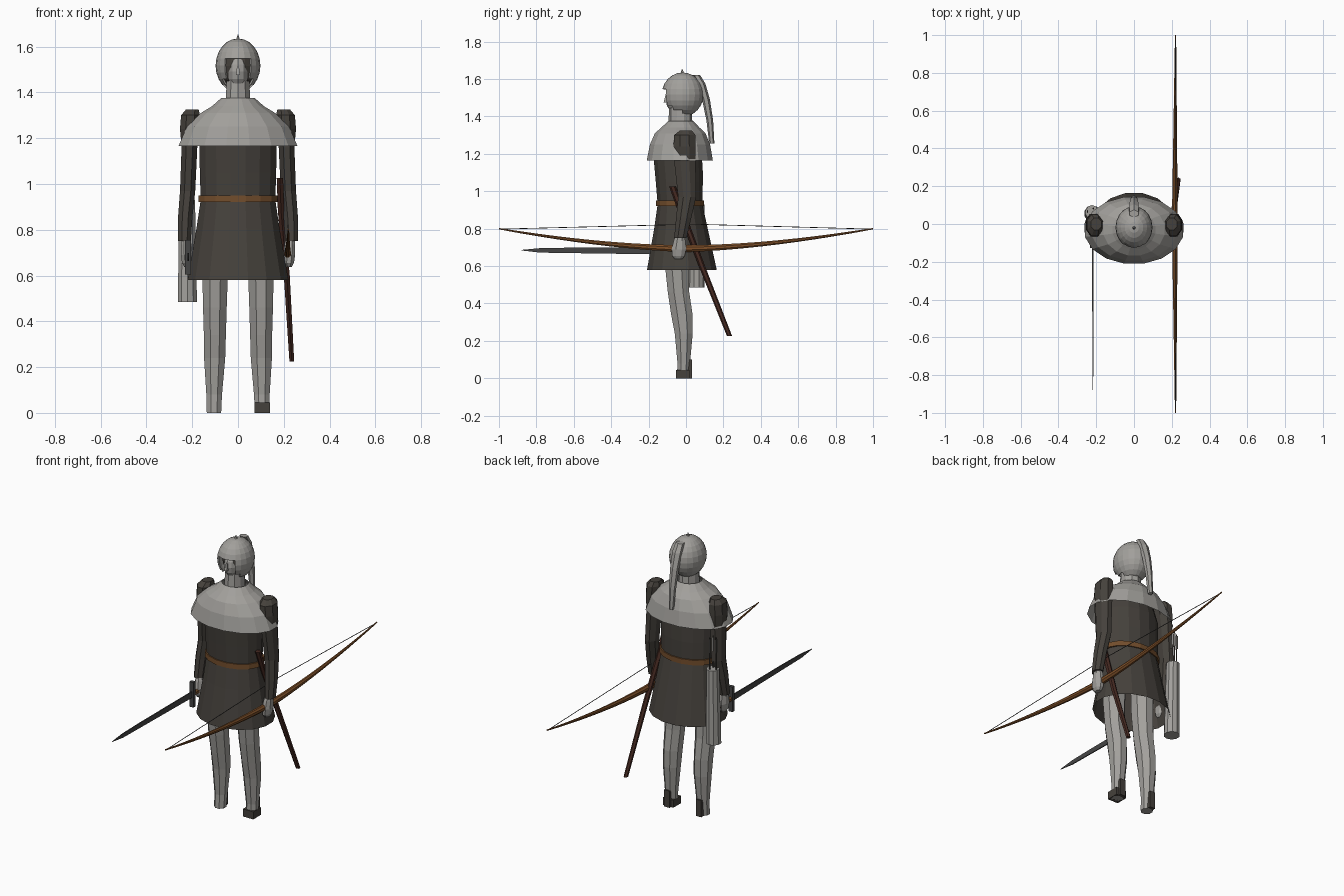
import bpy, bmesh, math
from mathutils import Vector


def mat(name, c):
    m = bpy.data.materials.new(name)
    m.diffuse_color = (*c, 1)
    return m


CLOTH = mat("pale grey cloth", (0.36, 0.35, 0.33))
TUNIC = mat("dark tunic", (0.060, 0.053, 0.045))
BELT = mat("belt leather", (0.17, 0.075, 0.025))
WOOD = mat("bow wood", (0.21, 0.08, 0.022))
SHEATH = mat("dark leather", (0.06, 0.022, 0.015))
STEEL = mat("dark steel", (0.06, 0.06, 0.06))


def finish(name, bm, material):
    bmesh.ops.recalc_face_normals(bm, faces=bm.faces)
    me = bpy.data.meshes.new(name)
    bm.to_mesh(me)
    bm.free()
    me.materials.append(material)
    ob = bpy.data.objects.new(name, me)
    bpy.context.collection.objects.link(ob)
    return ob


def loft(name, rings, material, n=8, axis="z", caps=True):
    """rings: (x, y, z, r1, r2), ring plane is across the given axis."""
    bm = bmesh.new()
    loops = []
    for x, y, z, r1, r2 in rings:
        loop = []
        for i in range(n):
            a = 2 * math.pi * (i + 0.5) / n
            u, v = r1 * math.cos(a), r2 * math.sin(a)
            p = (x + u, y + v, z) if axis == "z" else (x + u, y, z + v)
            loop.append(bm.verts.new(p))
        loops.append(loop)
    for a, b in zip(loops, loops[1:]):
        for i in range(n):
            j = (i + 1) % n
            bm.faces.new((a[i], a[j], b[j], b[i]))
    if caps:
        bm.faces.new(loops[0])
        bm.faces.new(loops[-1])
    return finish(name, bm, material)


def ball(name, c, r, material, u=20, v=12, cut=None):
    bm = bmesh.new()
    bmesh.ops.create_uvsphere(bm, u_segments=u, v_segments=v, radius=1)
    for p in bm.verts:
        p.co = Vector([p.co[i] * r[i] for i in range(3)])
    if cut:
        gone = [f for f in bm.faces if cut(f.calc_center_median())]
        bmesh.ops.delete(bm, geom=gone, context="FACES")
    ob = finish(name, bm, material)
    ob.location = c
    return ob


def box(name, lo, hi, material):
    bm = bmesh.new()
    bmesh.ops.create_cube(bm, size=1)
    for p in bm.verts:
        p.co = Vector([(lo[i] + hi[i]) / 2 + p.co[i] * (hi[i] - lo[i]) for i in range(3)])
    return finish(name, bm, material)


# Head: helmet with an open face, dark lining, face, nose, top knob
helmet = ball("helmet", (0, -0.018, 1.517), (0.098, 0.112, 0.118), CLOTH,
              cut=lambda c: c.y < 0 and abs(c.x) < 0.06 and -0.1 < c.z < 0.03)
s = helmet.modifiers.new("thickness", "SOLIDIFY")
s.thickness = 0.008
s.offset = -1
ball("lining", (0, 0.0, 1.515), (0.084, 0.09, 0.1), TUNIC, 16, 10)
ball("face", (0, -0.03, 1.49), (0.05, 0.078, 0.085), CLOTH, 12, 8)
loft("nose", [(0, -0.105, 1.515, 0.006, 0.006), (0, -0.11, 1.475, 0.012, 0.014)], CLOTH, 4)
loft("helmet_knob", [(0, -0.02, 1.625, 0.012, 0.012), (0, -0.02, 1.652, 0.002, 0.002)], CLOTH, 6)
loft("neck", [(0, -0.03, 1.33, 0.058, 0.066), (0, -0.03, 1.45, 0.052, 0.06)], CLOTH, 10)

# Hanging tail of the hood
loft("hood_tail", [(0, 0.055, 1.622, 0.026, 0.02), (0, 0.082, 1.575, 0.03, 0.022),
                   (0, 0.107, 1.49, 0.026, 0.021), (0, 0.127, 1.38, 0.021, 0.018),
                   (0, 0.138, 1.255, 0.014, 0.014)], CLOTH, 6)

# Shoulder cape
loft("shoulder_cape", [(0, -0.028, 1.375, 0.075, 0.068), (0, -0.03, 1.34, 0.115, 0.105),
                       (0, -0.031, 1.31, 0.165, 0.138), (0, -0.032, 1.25, 0.228, 0.164),
                       (0, -0.033, 1.165, 0.265, 0.18)], CLOTH, 16, caps=False)

# Tunic with flaring skirt, and belt
loft("tunic", [(0, -0.035, 1.31, 0.13, 0.09), (0, -0.043, 1.17, 0.172, 0.132),
               (0, -0.036, 1.05, 0.17, 0.128), (0, -0.032, 0.93, 0.166, 0.122),
               (0, -0.027, 0.8, 0.186, 0.146), (0, -0.022, 0.58, 0.225, 0.19)],
     TUNIC, 16, caps=False)
loft("belt", [(0, -0.032, 0.92, 0.177, 0.13), (0, -0.032, 0.95, 0.175, 0.13)], BELT, 16)

for side, sx in (("left", -1), ("right", 1)):
    # Leg, bent a little at the knee, with dark heel
    loft(side + "_leg", [(sx * 0.105, -0.018, 0, 0.034, 0.034), (sx * 0.104, -0.012, 0.08, 0.037, 0.036),
                         (sx * 0.102, -0.012, 0.24, 0.05, 0.052), (sx * 0.101, -0.022, 0.34, 0.052, 0.062),
                         (sx * 0.101, -0.04, 0.46, 0.056, 0.062), (sx * 0.1, -0.05, 0.6, 0.06, 0.067),
                         (sx * 0.095, -0.045, 0.8, 0.065, 0.07)], CLOTH, 8)
    box(side + "_heel", (sx * 0.105 - 0.018, -0.01, 0), (sx * 0.105 + 0.018, 0.032, 0.1), TUNIC)
    # Sleeve and hand
    loft(side + "_sleeve", [(sx * 0.2, 0, 1.325, 0.03, 0.035), (sx * 0.207, -0.007, 1.3, 0.045, 0.062),
                            (sx * 0.211, -0.007, 1.24, 0.046, 0.064), (sx * 0.212, -0.006, 1.16, 0.037, 0.062),
                            (sx * 0.22, 0.006, 0.97, 0.036, 0.052), (sx * 0.23, -0.012, 0.86, 0.034, 0.044),
                            (sx * 0.234, -0.03, 0.75, 0.03, 0.036)], TUNIC, 8)
    loft(side + "_hand", [(sx * 0.23, -0.03, 0.77, 0.02, 0.024), (sx * 0.226, -0.035, 0.735, 0.025, 0.034),
                          (sx * 0.224, -0.038, 0.69, 0.028, 0.042), (sx * 0.222, -0.04, 0.655, 0.024, 0.036),
                          (sx * 0.222, -0.04, 0.638, 0.014, 0.022)], CLOTH, 8)
box("right_boot", (0.071, -0.054, 0), (0.139, 0.018, 0.045), TUNIC)

# Bow held level in the right hand, with string
bow = []
for i in range(-10, 11):
    y = i / 10
    t = abs(y)
    r = 0.016 * (1 - t) + 0.004
    bow.append((0.216 + 0.004 * t, y, 0.694 + 0.106 * t ** 1.65, r * 0.85, r))
loft("bow", bow, WOOD, 8, "y")
loft("bow_string", [(0.22, -0.985, 0.798, 0.002, 0.002), (0.218, 0.04, 0.824, 0.002, 0.002),
                    (0.22, 0.985, 0.798, 0.002, 0.002)], STEEL, 5, "y")

# Sword pointing forward from the left hand
loft("sword_blade", [(-0.218, -0.12, 0.68, 0.005, 0.025), (-0.218, -0.6, 0.684, 0.004, 0.021),
                     (-0.218, -0.78, 0.684, 0.004, 0.017), (-0.218, -0.88, 0.685, 0.001, 0.002)],
     STEEL, 4, "y").scale = (1, 1, 1)
box("sword_guard", (-0.232, -0.128, 0.605), (-0.206, -0.108, 0.755), STEEL)
loft("sword_grip", [(-0.218, -0.12, 0.68, 0.012, 0.015), (-0.218, 0.05, 0.676, 0.012, 0.015)], BELT, 6, "y")
box("sword_pommel", (-0.234, 0.045, 0.66), (-0.202, 0.07, 0.692), STEEL)

# Scabbard slung at the right hip
loft("scabbard", [(0.183, -0.072, 1.025, 0.016, 0.018), (0.188, -0.02, 0.88, 0.016, 0.018),
                  (0.213, 0.085, 0.6, 0.015, 0.017), (0.235, 0.233, 0.225, 0.012, 0.014)], SHEATH, 6)

# Quiver at the left hip, with arrows
loft("quiver", [(-0.221, 0.055, 0.485, 0.044, 0.044), (-0.222, 0.062, 0.93, 0.036, 0.038)], CLOTH, 10)
for k, (dx, dy) in enumerate(((-0.018, 0), (0.012, 0.016), (0.012, -0.016))):
    x, y = -0.228 + dx, 0.066 + dy
    loft(f"arrow_{k}", [(x, y, 0.9, 0.004, 0.004), (x, y, 1.12, 0.004, 0.004)], TUNIC, 5)
    loft(f"arrow_feathers_{k}", [(x, y, 1.03, 0.003, 0.011), (x, y, 1.11, 0.003, 0.011)], CLOTH, 4)
